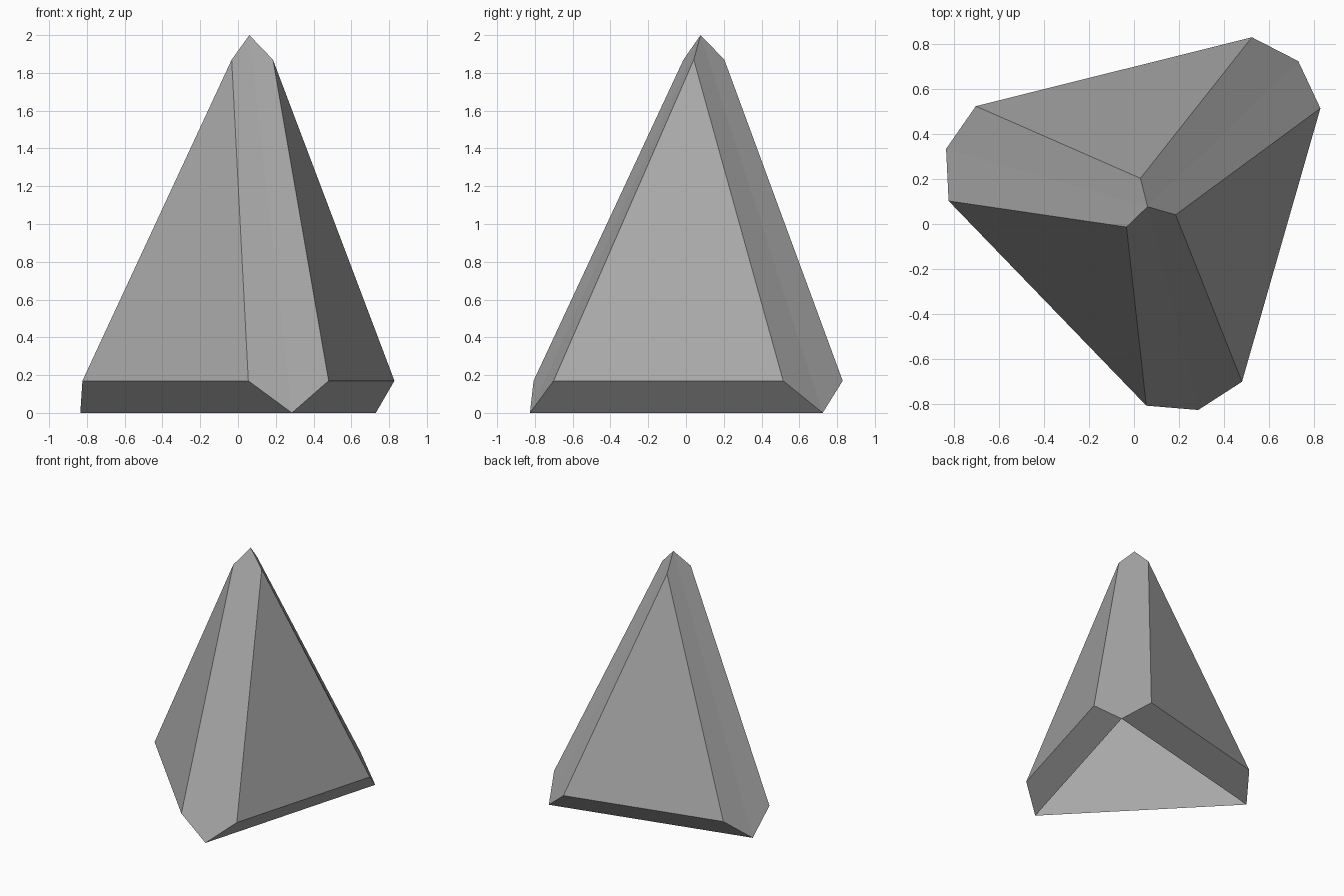
import bpy, bmesh, math

if "Cube" in bpy.data.objects:
    bpy.data.objects.remove(bpy.data.objects["Cube"])

AXIS = (0.06, 0.077)   # vertical axis of the three-fold shape
TURN = -76.0           # direction of the first base corner, degrees

bm = bmesh.new()


def point(radius, degrees, z):
    a = math.radians(TURN + degrees)
    return bm.verts.new((AXIS[0] + radius * math.cos(a),
                         AXIS[1] + radius * math.sin(a), z))


# Corner points, repeated every 120 degrees
apex = bm.verts.new((AXIS[0], AXIS[1], 2.0))
corner, before, after, upper = [], [], [], []
for i in range(3):
    d = 120 * i
    corner.append(point(0.931, d, 0.0))
    before.append(point(0.884, d - 14.35, 0.17))
    after.append(point(0.884, d + 14.35, 0.17))
    upper.append(point(0.13, d + 60, 1.87))

# Three raised side panels over a hollow inner pyramid, open underneath
for i in range(3):
    j = (i + 1) % 3
    bm.faces.new((after[i], before[j], upper[i]))                # raised panel
    bm.faces.new((corner[i], after[i], upper[i], apex))          # panel rim, first edge
    bm.faces.new((corner[j], apex, upper[i], before[j]))         # panel rim, second edge
    bm.faces.new((corner[i], corner[j], before[j], after[i]))    # panel rim, base
    bm.faces.new((corner[i], corner[j], apex))                   # inner wall

mesh = bpy.data.meshes.new("bevelled_pyramid")
bm.to_mesh(mesh)
bm.free()

grey = bpy.data.materials.new("grey")
grey.diffuse_color = (0.4, 0.4, 0.4, 1)
grey.use_nodes = True
grey.node_tree.nodes["Principled BSDF"].inputs["Base Color"].default_value = grey.diffuse_color
mesh.materials.append(grey)

pyramid = bpy.data.objects.new("bevelled_pyramid", mesh)
bpy.context.collection.objects.link(pyramid)
